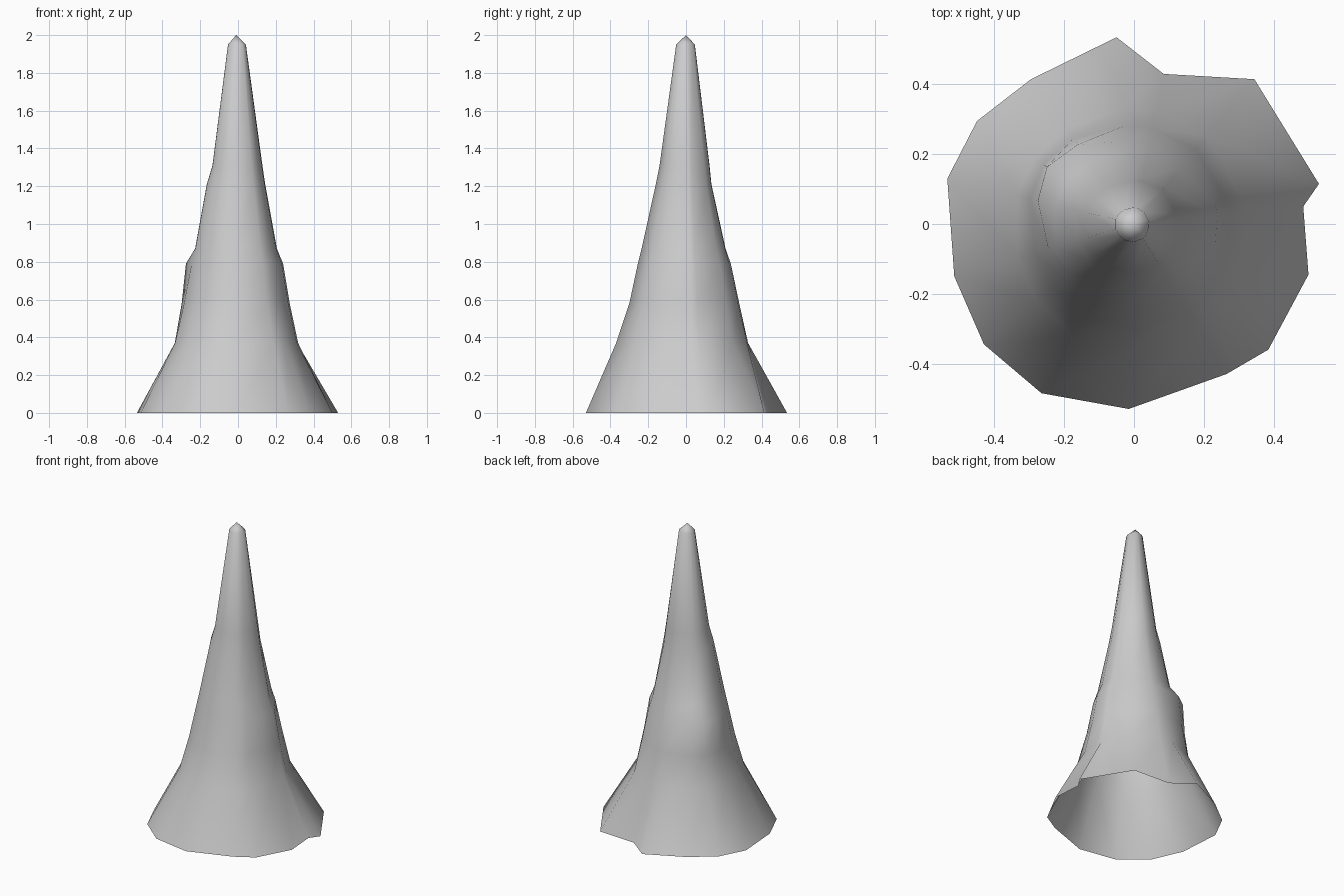
import bpy, bmesh, math

cube = bpy.data.objects.get("Cube")
if cube:
    bpy.data.objects.remove(cube, do_unlink=True)

# Ragged outline of the open foot
FOOT = [(0.53, 0.115), (0.345, 0.415), (0.085, 0.43), (-0.05, 0.535),
        (-0.295, 0.415), (-0.45, 0.295), (-0.535, 0.13), (-0.515, -0.15),
        (-0.43, -0.345), (-0.265, -0.485), (-0.015, -0.53), (0.265, -0.43),
        (0.385, -0.36), (0.5, -0.145), (0.485, 0.05)]

# Height, reach toward +x, -x, +y, -y, and size of the shoulder bulge
RINGS = [(0.37, 0.32, 0.345, 0.33, 0.37, 0.0),
         (0.58, 0.275, 0.295, 0.28, 0.30, 0.02),
         (0.79, 0.24, 0.25, 0.23, 0.255, 0.055),
         (0.87, 0.207, 0.235, 0.21, 0.235, 0.0),
         (1.21, 0.145, 0.172, 0.135, 0.16, 0.0),
         (1.31, 0.13, 0.14, 0.125, 0.14, 0.0),
         (1.95, 0.042, 0.055, 0.047, 0.052, 0.0)]
BULGE_ANGLE = math.radians(143)


def ring_point(angle, ring):
    z, right, left, back, front, bulge = ring
    c, s = math.cos(angle), math.sin(angle)
    r = c * c * (right if c > 0 else left) + s * s * (back if s > 0 else front)
    off = math.remainder(angle - BULGE_ANGLE, math.tau)
    r += bulge * math.exp(-(off / 0.6) ** 2)
    return (r * c, r * s, z)


# Stone skin: foot outline, tapering rings and a blunt tip
bm = bmesh.new()
angles = [math.atan2(y, x) for x, y in FOOT]
loops = [[bm.verts.new((x, y, 0)) for x, y in FOOT]]
for ring in RINGS:
    loops.append([bm.verts.new(ring_point(a, ring)) for a in angles])
n = len(FOOT)
for low, high in zip(loops, loops[1:]):
    for i in range(n):
        j = (i + 1) % n
        bm.faces.new((low[i], low[j], high[j], high[i]))
tip = bm.verts.new((-0.01, 0, 2))
for i in range(n):
    bm.faces.new((loops[-1][i], loops[-1][(i + 1) % n], tip))
for f in bm.faces:
    f.smooth = True

mesh = bpy.data.meshes.new("stone_spire")
bm.to_mesh(mesh)
bm.free()
spire = bpy.data.objects.new("stone_spire", mesh)
bpy.context.collection.objects.link(spire)

# Plain grey stone
grey = bpy.data.materials.new("grey_stone")
grey.use_nodes = True
colour = (0.6, 0.6, 0.6, 1)
grey.diffuse_color = colour
grey.node_tree.nodes["Principled BSDF"].inputs["Base Color"].default_value = colour
mesh.materials.append(grey)
